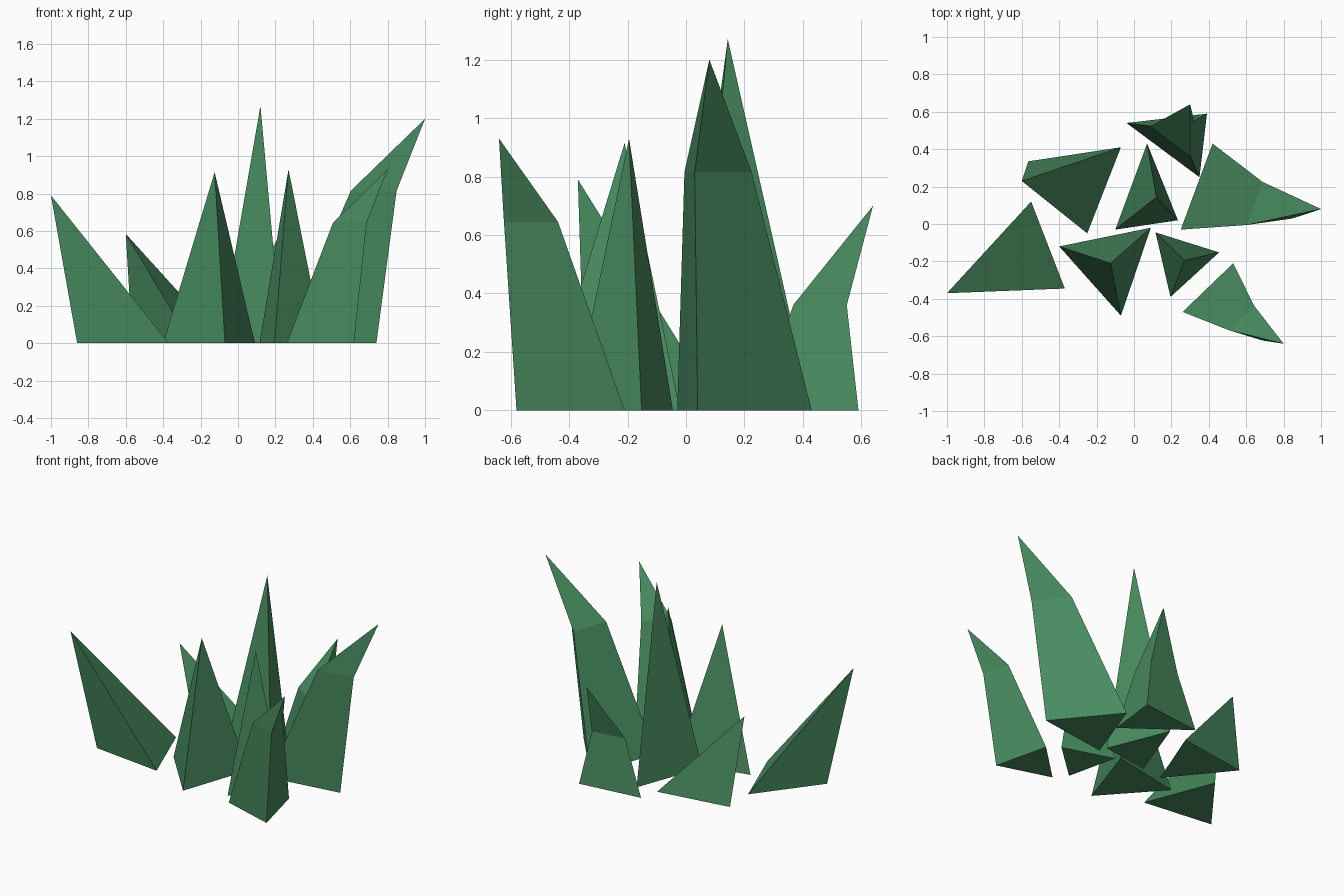
import bpy, bmesh
from mathutils import Vector

if "Cube" in bpy.data.objects:
    bpy.data.objects.remove(bpy.data.objects["Cube"])

green = bpy.data.materials.new("leaf_green")
green.diffuse_color = (0.065, 0.26, 0.115, 1)
green.use_nodes = True
green.node_tree.nodes["Principled BSDF"].inputs["Base Color"].default_value = green.diffuse_color


def blade(name, base, tip, bend=None, scale=0.5):
    """Three-sided grass blade; bend = (x, y, z) centre of an optional middle ring."""
    bm = bmesh.new()
    foot = [Vector((x, y, 0)) for x, y in base]
    # make the base run counter-clockwise
    if (foot[1] - foot[0]).cross(foot[2] - foot[0]).z < 0:
        foot.reverse()
    centre = sum(foot, Vector()) / 3
    rings = [[bm.verts.new(p) for p in foot]]
    if bend:
        rings.append([bm.verts.new(Vector(bend) + (p - centre) * scale) for p in foot])
    top = bm.verts.new(tip)
    bm.faces.new(rings[0][::-1])
    for i in range(3):
        j = (i + 1) % 3
        for lo, hi in zip(rings, rings[1:]):
            bm.faces.new((lo[i], lo[j], hi[j], hi[i]))
        bm.faces.new((rings[-1][i], rings[-1][j], top))
    bmesh.ops.recalc_face_normals(bm, faces=bm.faces)
    mesh = bpy.data.meshes.new(name)
    bm.to_mesh(mesh)
    bm.free()
    mesh.materials.append(green)
    bpy.context.collection.objects.link(bpy.data.objects.new(name, mesh))


# bent outer blades
blade("right_blade", [(.25, -.03), (.74, .04), (.42, .43)], (1, .08, 1.2), (.713, .083, .815))
blade("front_right_blade", [(.26, -.47), (.62, -.58), (.53, -.21)], (.8, -.64, .93), (.613, -.543, .645))
blade("back_blade", [(-.04, .54), (.35, .25), (.39, .59)], (.3, .64, .7), (.237, .48, .36), .54)

# straight blades
blade("centre_blade", [(-.1, -.03), (.235, .02), (.07, .43)], (.12, .143, 1.27))
blade("front_left_blade", [(-.4, -.12), (-.07, -.49), (.09, -.02)], (-.125, -.21, .915))
blade("front_blade", [(.115, -.045), (.195, -.39), (.455, -.152)], (.27, -.195, .93))
blade("left_blade", [(-.55, .12), (-.86, -.285), (-.37, -.345)], (-1, -.37, .79))
blade("back_left_blade", [(-.565, .335), (-.25, -.05), (-.07, .41)], (-.6, .23, .585))
